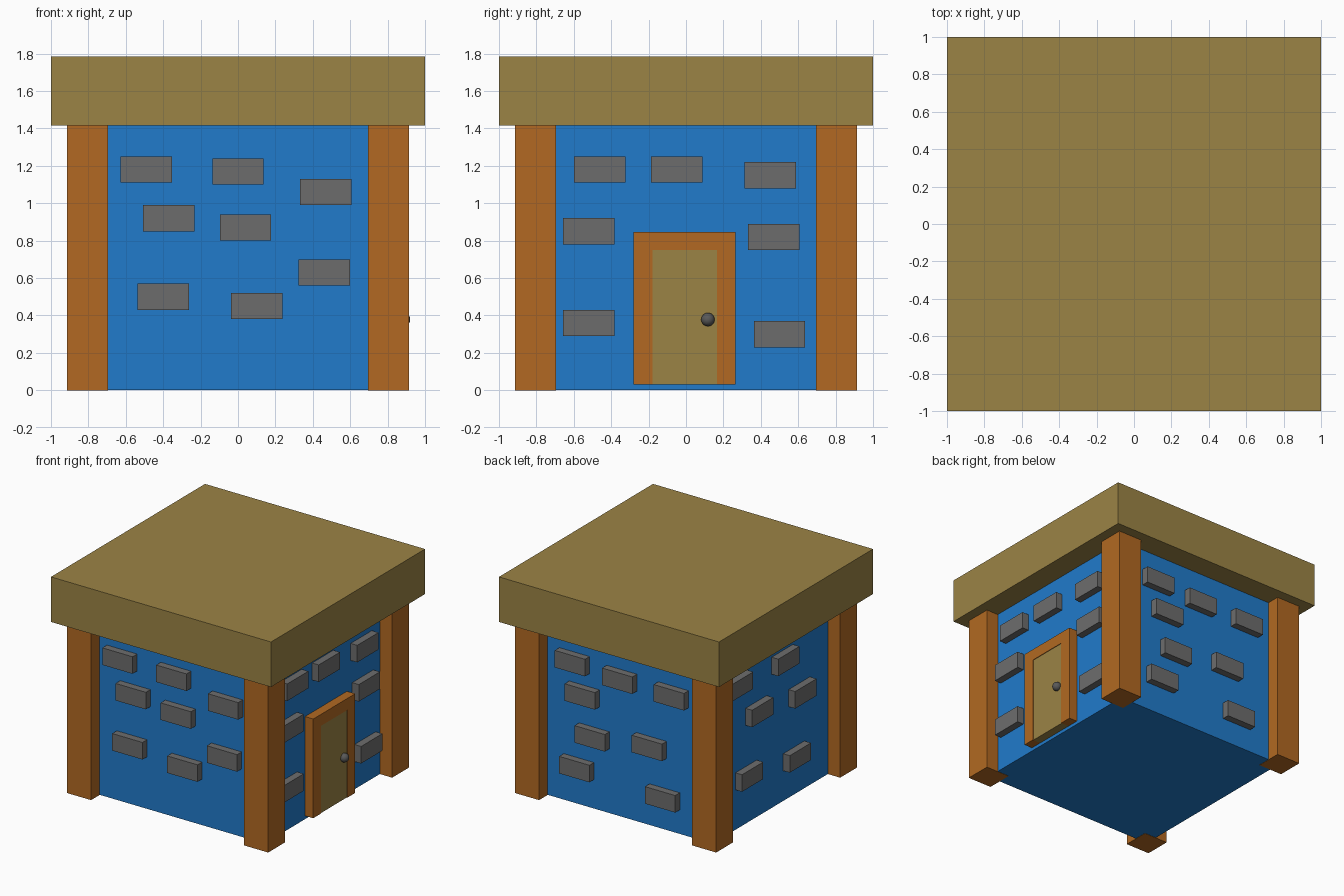
import bpy
import math
from mathutils import Matrix, Vector

cube = bpy.data.objects.get("Cube")
if cube:
    bpy.data.objects.remove(cube, do_unlink=True)


def material(name, r, g, b):
    m = bpy.data.materials.new(name)
    m.use_nodes = True
    m.diffuse_color = (r, g, b, 1)
    m.node_tree.nodes["Principled BSDF"].inputs["Base Color"].default_value = (r, g, b, 1)
    return m


STRAW = material("straw", 0.33, 0.23, 0.06)
BLUE = material("blue_wall", 0.015, 0.198, 0.597)
WOOD = material("orange_wood", 0.445, 0.141, 0.016)
STONE = material("grey_stone", 0.152, 0.152, 0.152)
METAL = material("dark_metal", 0.1, 0.1, 0.1)


def box(name, lo, hi, mat, turn=0):
    """Box between two corners, turned about the vertical axis in quarter turns."""
    lo, hi = Vector(lo), Vector(hi)
    bpy.ops.mesh.primitive_cube_add(size=1)
    ob = bpy.context.object
    ob.name = name
    ob.data.transform(Matrix.Translation((lo + hi) / 2) @ Matrix.Diagonal((*(hi - lo), 1)))
    ob.rotation_euler.z = turn * math.pi / 2
    ob.data.materials.append(mat)
    return ob


WALL, ROOF_Z = 0.805, 1.415

# Main block and roof slab
box("walls", (-WALL, -WALL, 0.002), (WALL, WALL, ROOF_Z + 0.01), BLUE)
box("roof", (-1, -1, ROOF_Z), (1, 1, 1.785), STRAW)

# Corner posts
for turn in range(4):
    box("corner_post", (0.695, -0.915, 0), (0.915, -0.695, ROOF_Z + 0.01), WOOD, turn)

# Raised stones: centre along the wall and height, for each side
stones = {
    0: [(-.49, 1.18), (0, 1.17), (.47, 1.06), (-.37, .92),
        (.04, .87), (.46, .63), (-.4, .5), (.1, .45)],
    1: [(-.46, 1.18), (-.05, 1.18), (.45, 1.15), (-.52, .85),
        (.47, .82), (-.52, .36), (.5, .3)],
    2: [(-.45, 1.17), (-.02, 1.14), (.45, 1.13), (-.36, .92),
        (-.27, .6), (.25, .66), (-.41, .31), (.37, .27)],
    3: [(-.5, 1.19), (.1, 1.17), (-.24, .88), (.32, .82), (-.37, .4), (.25, .32)],
}
for turn, places in stones.items():
    for u, z in places:
        box("wall_stone", (u - .1375, -.865, z - .07), (u + .1375, -.78, z + .07), STONE, turn)

# Door with its frame, on the +x side
FACE = -0.88
box("door_jamb", (-.28, FACE, .03), (-.18, -.78, .845), WOOD, 1)
box("door_jamb", (.165, FACE, .03), (.265, -.78, .845), WOOD, 1)
box("door_lintel", (-.18, FACE, .75), (.165, -.78, .845), WOOD, 1)
box("door", (-.18, FACE + .005, .03), (.165, -.78, .75), STRAW, 1)

# Door knob
bpy.ops.mesh.primitive_uv_sphere_add(segments=24, ring_count=12, radius=.036, location=(.885, .117, .378))
knob = bpy.context.object
knob.name = "door_knob"
knob.data.materials.append(METAL)
bpy.ops.object.shade_smooth()
